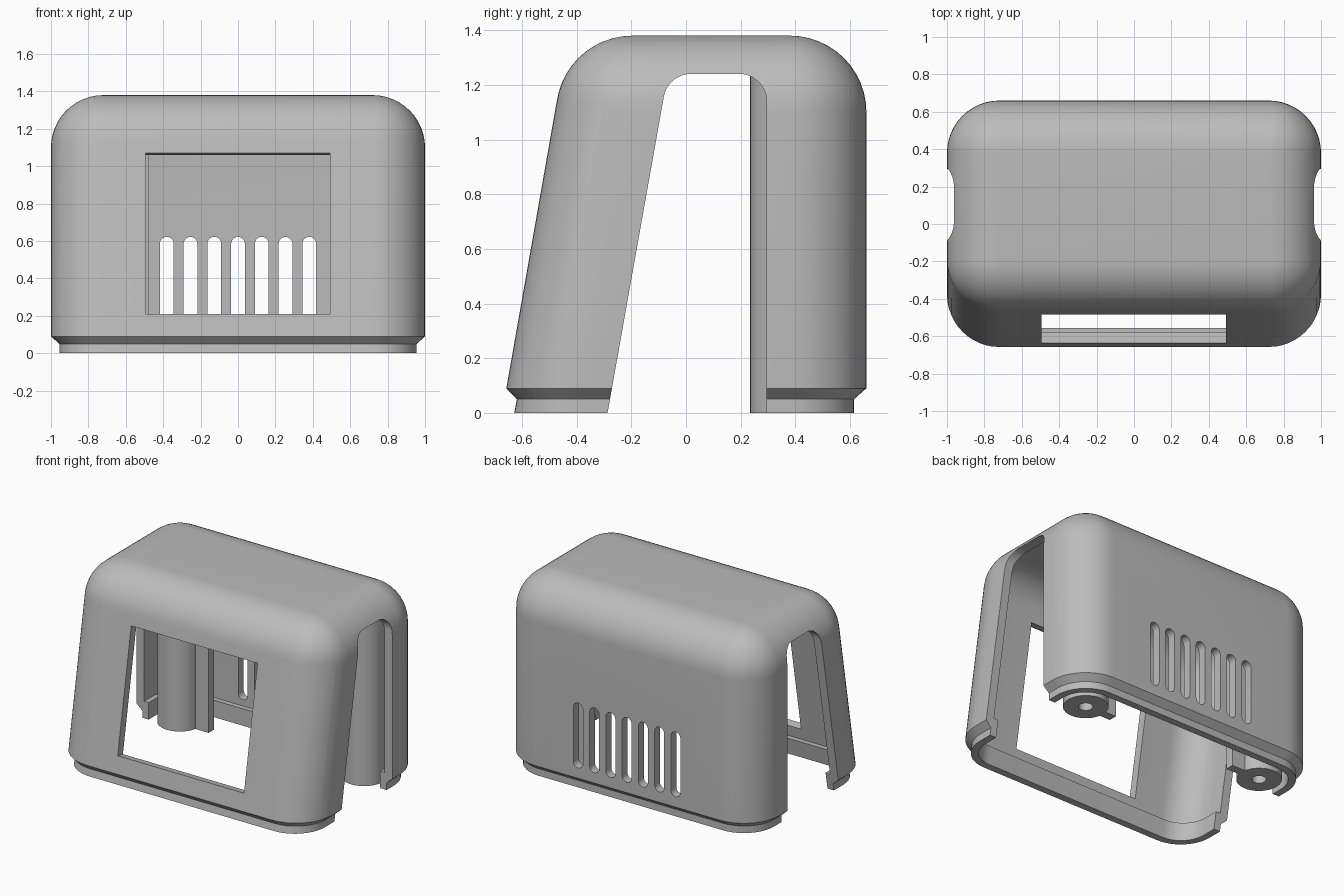
import bpy, bmesh, math
from mathutils import Vector

if "Cube" in bpy.data.objects:
    bpy.data.objects.remove(bpy.data.objects["Cube"])

R = 0.28            # outer corner radius
SLOPE = 0.178       # lean of the front wall
SLANT = math.sqrt(1 + SLOPE ** 2)

grey = bpy.data.materials.new("plain grey")
grey.diffuse_color = (0.5, 0.5, 0.5, 1)
grey.use_nodes = True
grey.node_tree.nodes["Principled BSDF"].inputs["Base Color"].default_value = grey.diffuse_color


def front_y(z):
    return -0.66 + SLOPE * (z - 0.09)


def make_object(name, bm):
    bmesh.ops.recalc_face_normals(bm, faces=bm.faces)
    mesh = bpy.data.meshes.new(name)
    bm.to_mesh(mesh)
    bm.free()
    mesh.materials.append(grey)
    ob = bpy.data.objects.new(name, mesh)
    bpy.context.collection.objects.link(ob)
    return ob


def hull(points):
    bm = bmesh.new()
    for p in points:
        bm.verts.new(p)
    bmesh.ops.remove_doubles(bm, verts=bm.verts, dist=0.0002)
    res = bmesh.ops.convex_hull(bm, input=bm.verts)
    inside = [g for g in set(res["geom_interior"] + res["geom_unused"])
              if isinstance(g, bmesh.types.BMVert)]
    bmesh.ops.delete(bm, geom=inside, context="VERTS")
    return bm


def body_points(inset, z_low, z_high=2.0):
    """Points of the rounded body, shrunk by inset and trimmed in height."""
    r, pts = R - inset, []
    for z in (1.10, -0.7):
        for y in (front_y(z) + R * SLANT, 0.38):
            for x in (-0.72, 0.72):
                for i in range(13):
                    lat = math.pi / 2 * i / 12 - (0 if z > 0 else math.pi / 2)
                    for j in range(48):
                        a = math.tau * j / 48
                        pts.append(Vector((x + r * math.cos(lat) * math.cos(a),
                                           y + r * math.cos(lat) * math.sin(a),
                                           z + r * math.sin(lat))))
    bm = hull(pts)
    for z, n in ((z_low, -1), (z_high, 1)):
        bmesh.ops.bisect_plane(bm, geom=bm.verts[:] + bm.edges[:] + bm.faces[:],
                               plane_co=(0, 0, z), plane_no=(0, 0, n), clear_outer=True)
    out = [v.co.copy() for v in bm.verts]
    bm.free()
    return out


def solid(name, points):
    bm = hull(points)
    bmesh.ops.dissolve_limit(bm, angle_limit=0.005, verts=bm.verts, edges=bm.edges)
    return make_object(name, bm)


def prism(name, pts, axis, lo, hi):
    """Extrude a 2D outline along x (outline y,z), y (x,z) or z (x,y)."""
    bm = bmesh.new()
    place = {"x": lambda p, t: (t, p[0], p[1]),
             "y": lambda p, t: (p[0], t, p[1]),
             "z": lambda p, t: (p[0], p[1], t)}[axis]
    a = [bm.verts.new(place(p, lo)) for p in pts]
    b = [bm.verts.new(place(p, hi)) for p in pts]
    bm.faces.new(a)
    bm.faces.new(b)
    for i in range(len(pts)):
        k = (i + 1) % len(pts)
        bm.faces.new((a[i], a[k], b[k], b[i]))
    return make_object(name, bm)


def arc(cx, cy, r, start, end, n):
    angles = [math.radians(start + (end - start) * i / n) for i in range(n + 1)]
    return [(cx + r * math.cos(t), cy + r * math.sin(t)) for t in angles]


def boolean(target, tool, operation="DIFFERENCE"):
    mod = target.modifiers.new("cut", "BOOLEAN")
    mod.operation, mod.object, mod.solver = operation, tool, "EXACT"
    bpy.context.view_layer.objects.active = target
    bpy.ops.object.modifier_apply(modifier=mod.name)
    bpy.data.objects.remove(tool, do_unlink=True)


def shade(ob):
    bpy.ops.object.select_all(action="DESELECT")
    ob.select_set(True)
    bpy.context.view_layer.objects.active = ob
    bpy.ops.object.shade_smooth_by_angle(angle=math.radians(25))


# Hollow cover with a chamfered lower edge
shell = solid("cover_shell", body_points(0, 0.09) + body_points(0.045, 0.05))
boolean(shell, solid("cavity", body_points(0.06, -0.3)))

# Recessed rim that plugs into a base
rim = solid("rim", body_points(0.045, 0, 0.12))
boolean(rim, solid("rim_cavity", body_points(0.095, -0.3)))
boolean(shell, rim, "UNION")

# Arched opening through both sides
lean = math.degrees(math.atan(SLOPE))
arch = [(-0.287 - SLOPE * 0.2, -0.2)]
arch += arc(0.0175, 1.14, 0.1, 180 - lean, 90, 10)
arch += arc(0.195, 1.14, 0.1, 90, 0, 10) + [(0.295, -0.2)]
boolean(shell, prism("side_opening", arch, "x", -1.3, 1.3))

# Front window, cut square to the leaning wall
window = [(front_y(z) + t, z - SLOPE * t)
          for z, t in ((0.21, -0.1), (0.21, 0.2), (1.07, 0.2), (1.07, -0.1))]
boolean(shell, prism("window_opening", window, "x", -0.495, 0.492))

# Row of vent slots in the back
for i in range(-3, 4):
    x = i * 0.127
    slot = arc(x, 0.585, 0.037, 0, 180, 10) + arc(x, 0.20, 0.037, 180, 360, 10)
    boolean(shell, prism("vent_slot", slot, "y", 0.5, 0.8))
shade(shell)

# Screw posts with an inward fin in the back corners
for name, side, fin_end in (("left_screw_post", -1, 0.475), ("right_screw_post", 1, 0.495)):
    cx = side * 0.72
    post = prism(name, arc(cx, 0.38, 0.145, 0, 352.5, 47), "z", 0, 1.325)
    x0, x1 = sorted((side * 0.65, side * fin_end))
    fin = [(x0, 0.35), (x1, 0.35), (x1, 0.41), (x0, 0.41)]
    boolean(post, prism("fin", fin, "z", 0, 1.335), "UNION")
    boolean(post, prism("screw_hole", arc(cx, 0.38, 0.046, 0, 345, 23), "z", -0.1, 0.4))
    shade(post)
